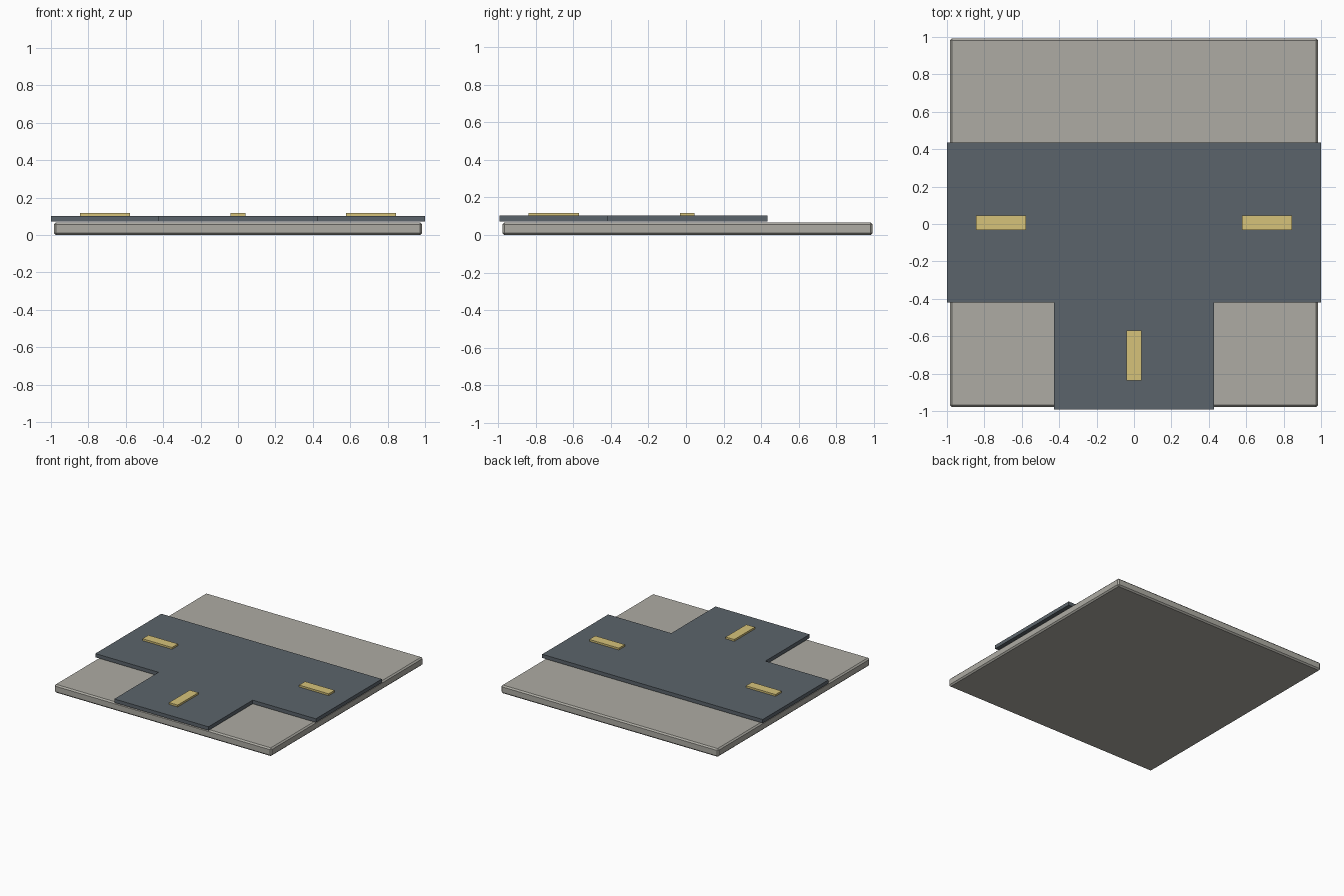
import bpy, bmesh

if "Cube" in bpy.data.objects:
    bpy.data.objects.remove(bpy.data.objects["Cube"])

SHIFT = 0.0075   # keeps the whole tile centred on y
HALF = 0.427     # half width of the road
MARK_AT = 0.711  # distance of lane marks from the junction centre


def material(name, rgb):
    m = bpy.data.materials.new(name)
    m.diffuse_color = (*rgb, 1)
    m.use_nodes = True
    m.node_tree.nodes["Principled BSDF"].inputs["Base Color"].default_value = m.diffuse_color
    return m


def prism(name, outline, z0, z1, mat, bevel=0.0):
    """Extrude a flat outline from z0 to z1, with an optional chamfer."""
    bm = bmesh.new()
    face = bm.faces.new([bm.verts.new((x, y + SHIFT, z0)) for x, y in outline])
    top = bmesh.ops.extrude_face_region(bm, geom=[face])["geom"]
    for v in top:
        if isinstance(v, bmesh.types.BMVert):
            v.co.z = z1
    bmesh.ops.recalc_face_normals(bm, faces=bm.faces)
    mesh = bpy.data.meshes.new(name)
    bm.to_mesh(mesh)
    bm.free()
    mesh.materials.append(mat)
    ob = bpy.data.objects.new(name, mesh)
    bpy.context.collection.objects.link(ob)
    if bevel:
        mod = ob.modifiers.new("chamfer", "BEVEL")
        mod.width = bevel
        mod.segments = 1
    return ob


def rect(cx, cy, hx, hy):
    return [(cx - hx, cy - hy), (cx + hx, cy - hy), (cx + hx, cy + hy), (cx - hx, cy + hy)]


stone = material("stone", (0.42, 0.41, 0.37))
asphalt = material("asphalt", (0.105, 0.127, 0.147))
paint = material("paint", (0.67, 0.54, 0.195))

# Ground slab
prism("ground_slab", rect(0, 0, 0.985, 0.985), 0, 0.067, stone, 0.011)

# T-shaped road surface: right half mirrored to the left
right = [(HALF, -1), (HALF, -HALF), (1, -HALF), (1, HALF)]
prism("road_surface", right + [(-x, y) for x, y in reversed(right)], 0.073, 0.103, asphalt)

# Lane marks, one per road arm
for name, cx, cy, hx, hy in (
    ("left_lane_mark", -MARK_AT, 0, 0.134, 0.039),
    ("right_lane_mark", MARK_AT, 0, 0.134, 0.039),
    ("front_lane_mark", 0, -MARK_AT, 0.039, 0.134),
):
    prism(name, rect(cx, cy, hx, hy), 0.103, 0.118, paint)
